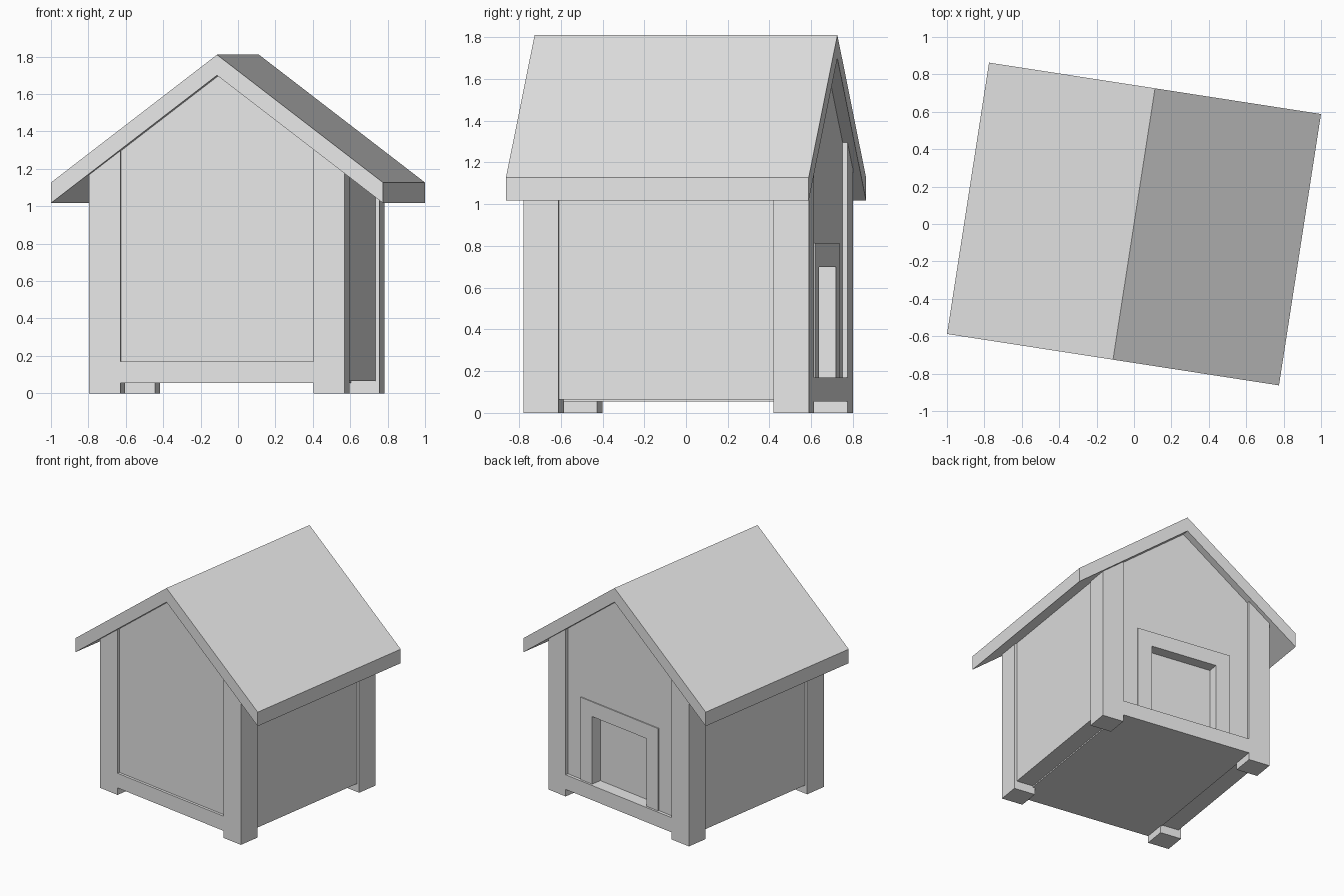
import bpy
import bmesh
import math

cube = bpy.data.objects.get("Cube")
if cube:
    bpy.data.objects.remove(cube, do_unlink=True)

# Single flat colour
grey = bpy.data.materials.new("plain_grey")
grey.use_nodes = True
COLOR = (0.8, 0.8, 0.8, 1.0)
grey.diffuse_color = COLOR
grey.node_tree.nodes["Principled BSDF"].inputs["Base Color"].default_value = COLOR

TURN = math.radians(-8.8)      # the whole house stands slightly turned
RIDGE, EAVE, THICK = 1.81, 1.127, 0.11
ROOF_X, ROOF_Y = 0.898, 0.734
SLOPE = (RIDGE - EAVE) / ROOF_X
CX, CY, HALF = -0.009, 0.009, 0.692    # post square centre and half size
POST, RECESS = 0.17, 0.02
BOARD_Z, BOARD_TOP = 0.055, 0.17
WALL_Z = 0.065


def under(x, sink=0.02):
    """Height just inside the underside of the roof at x."""
    return RIDGE - THICK - SLOPE * abs(x) + sink


def prism(name, profile, y0, y1):
    """Extrude an x-z profile from y0 to y1."""
    bm = bmesh.new()
    face = bm.faces.new([bm.verts.new((x, y0, z)) for x, z in profile])
    ext = bmesh.ops.extrude_face_region(bm, geom=[face])
    moved = [v for v in ext["geom"] if isinstance(v, bmesh.types.BMVert)]
    bmesh.ops.translate(bm, verts=moved, vec=(0, y1 - y0, 0))
    bmesh.ops.recalc_face_normals(bm, faces=bm.faces)
    mesh = bpy.data.meshes.new(name)
    bm.to_mesh(mesh)
    bm.free()
    mesh.materials.append(grey)
    ob = bpy.data.objects.new(name, mesh)
    ob.rotation_euler.z = TURN
    bpy.context.collection.objects.link(ob)
    return ob


def board(name, x0, x1, z0, z1, y0, y1):
    return prism(name, [(x0, z0), (x1, z0), (x1, z1), (x0, z1)], y0, y1)


left, right = CX + HALF, CX - HALF
front, back = CY - HALF, CY + HALF
wall_l, wall_r = left - RECESS, right + RECESS
inner_l, inner_r = left - POST, right + POST

# Gabled roof
prism("roof", [(-ROOF_X, EAVE - THICK), (-ROOF_X, EAVE), (0, RIDGE),
               (ROOF_X, EAVE), (ROOF_X, EAVE - THICK), (0, RIDGE - THICK)],
      -ROOF_Y, ROOF_Y)

# Corner posts, cut to the roof slope
for side, xo, xi in (("left", left, inner_l), ("right", right, inner_r)):
    shape = [(xo, 0), (xi, 0), (xi, under(xi)), (xo, under(xo))]
    prism("front_post_" + side, shape, front, front + POST)
    prism("back_post_" + side, shape, back - POST, back)

# Walls and front gable panel
DOOR_Y = back - 0.1
gable = [(wall_l, under(wall_l)), (0, under(0)), (wall_r, under(wall_r))]
prism("house_body", [(wall_r, WALL_Z), (wall_l, WALL_Z)] + gable,
      front + RECESS, DOOR_Y)

# Back gable panel with a doorway
DOOR_X, DOOR_TOP, TRIM = 0.267, 0.70, 0.115
prism("back_wall",
      [(wall_r, WALL_Z), (-DOOR_X, WALL_Z), (-DOOR_X, DOOR_TOP),
       (DOOR_X, DOOR_TOP), (DOOR_X, WALL_Z), (wall_l, WALL_Z)] + gable,
      DOOR_Y, back - 0.024)

# Door surround
FRAME_X = DOOR_X + TRIM
prism("door_frame",
      [(-FRAME_X, BOARD_TOP), (-DOOR_X, BOARD_TOP), (-DOOR_X, DOOR_TOP),
       (DOOR_X, DOOR_TOP), (DOOR_X, BOARD_TOP), (FRAME_X, BOARD_TOP),
       (FRAME_X, DOOR_TOP + TRIM), (-FRAME_X, DOOR_TOP + TRIM)],
      back - 0.026, back - 0.016)

# Base boards and floor
board("front_base_board", inner_r, inner_l, BOARD_Z, BOARD_TOP, front, front + 0.06)
board("back_base_board", inner_r, inner_l, BOARD_Z, BOARD_TOP, DOOR_Y, back)
board("floor", -0.54, 0.53, BOARD_Z, 0.1, front + 0.06, DOOR_Y)
